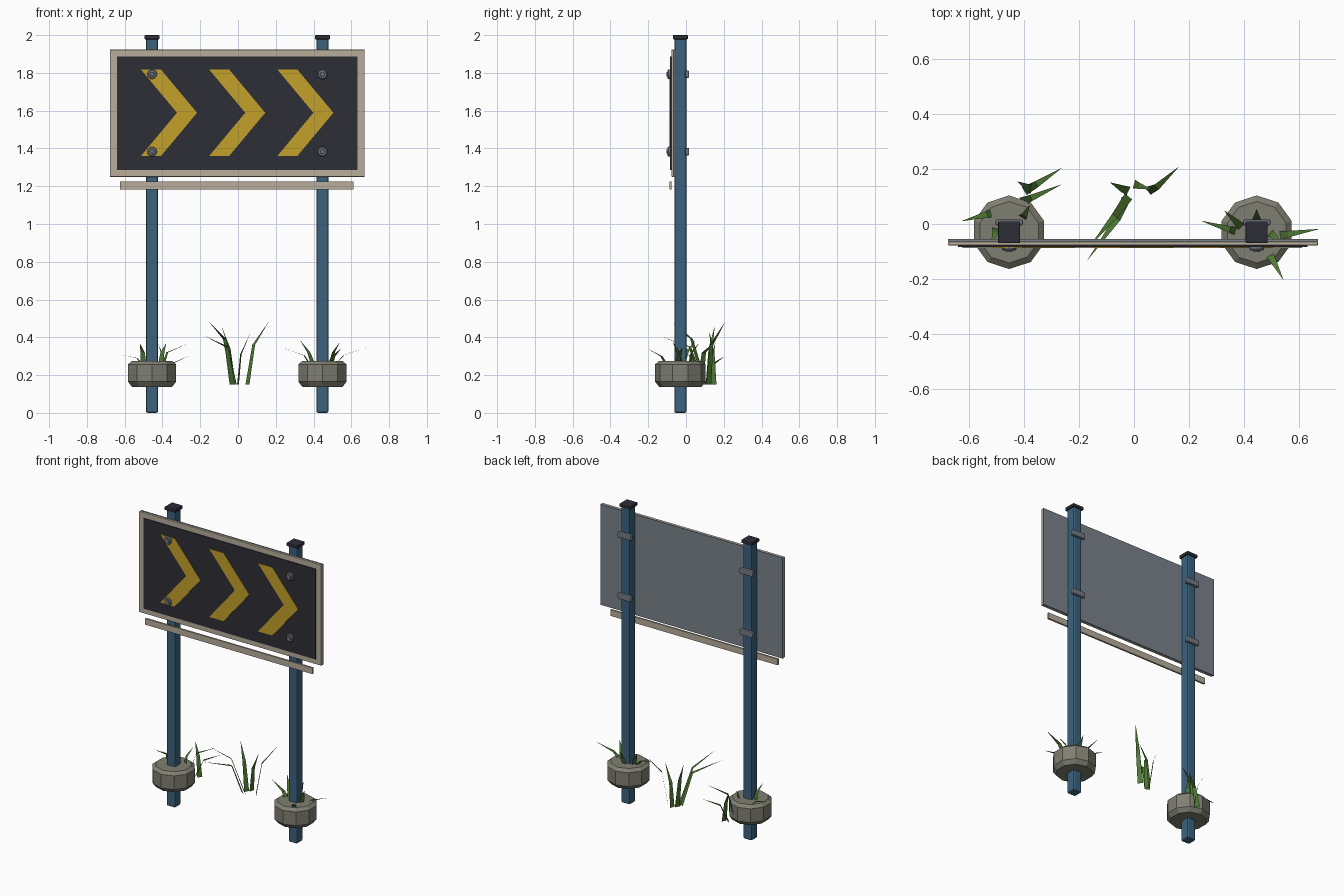
import bpy, bmesh, math
from mathutils import Vector

if "Cube" in bpy.data.objects:
    bpy.data.objects.remove(bpy.data.objects["Cube"])


def material(name, r, g, b):
    m = bpy.data.materials.new(name)
    lin = [((c / 255 + 0.055) / 1.055) ** 2.4 for c in (r, g, b)]
    m.diffuse_color = (*lin, 1)
    m.use_nodes = True
    m.node_tree.nodes["Principled BSDF"].inputs["Base Color"].default_value = m.diffuse_color
    return m


BLUE = material("post blue", 60, 98, 124)
BLACK = material("panel black", 45, 45, 54)
BEIGE = material("frame beige", 184, 174, 156)
YELLOW = material("chevron yellow", 196, 160, 42)
GREY = material("plate grey", 122, 131, 138)
METAL = material("fixing metal", 116, 122, 132)
STONE = material("concrete", 128, 127, 114)
GREEN = material("grass green", 80, 122, 52)


def finish(bm, name, mat):
    me = bpy.data.meshes.new(name)
    bm.to_mesh(me)
    bm.free()
    me.materials.append(mat)
    ob = bpy.data.objects.new(name, me)
    bpy.context.collection.objects.link(ob)
    return ob


def box(name, x, y, z, mat, bevel=0):
    """Box from (min, max) ranges on each axis."""
    bm = bmesh.new()
    bmesh.ops.create_cube(bm, size=1)
    for v in bm.verts:
        v.co = [(a + b) / 2 + c * (b - a) for (a, b), c in zip((x, y, z), v.co)]
    if bevel:
        bmesh.ops.bevel(bm, geom=bm.edges[:], offset=bevel, segments=2,
                        profile=0.5, affect='EDGES')
    return finish(bm, name, mat)


def lathe(name, profile, n, centre, mat, axis='Z', phase=0.0):
    """Closed solid from (radius, height) rings with n sides."""
    bm = bmesh.new()
    rings = []
    for r, h in profile:
        ring = []
        for i in range(n):
            a = phase + math.tau * i / n
            p = Vector((r * math.cos(a), r * math.sin(a), h))
            if axis == 'Y':                      # height points to the front
                p = Vector((p.x, -p.z, p.y))
            ring.append(bm.verts.new(p + Vector(centre)))
        rings.append(ring)
    for lo, hi in zip(rings, rings[1:]):
        for i in range(n):
            j = (i + 1) % n
            bm.faces.new((lo[i], lo[j], hi[j], hi[i]))
    bm.faces.new(rings[0][::-1])
    bm.faces.new(rings[-1])
    bmesh.ops.recalc_face_normals(bm, faces=bm.faces[:])
    return finish(bm, name, mat)


def clump(name, blades):
    """Bent flat blades given as base, knee and tip points."""
    bm = bmesh.new()
    for base, knee, tip in blades:
        base, knee, tip = Vector(base), Vector(knee), Vector(tip)
        lean = tip - base
        side = Vector((-lean.y, lean.x, 0)).normalized()
        a, b = (bm.verts.new(base + side * s) for s in (-0.017, 0.017))
        c, d = (bm.verts.new(knee + side * s) for s in (0.012, -0.012))
        t = bm.verts.new(tip)
        bm.faces.new((a, b, c, d))
        bm.faces.new((d, c, t))
    return finish(bm, name, GREEN)


# Posts with caps, footings, clamps and bolts
PY = -0.03
for tag, px in (("left", -0.455), ("right", 0.447)):
    box(tag + "_post", (px - 0.032, px + 0.032), (PY - 0.032, PY + 0.032),
        (0, 1.985), BLUE, 0.009)
    box(tag + "_post_cap", (px - 0.04, px + 0.04), (PY - 0.04, PY + 0.04),
        (1.978, 2.0), BLACK, 0.004)
    lathe(tag + "_footing", [(0.112, 0.138), (0.134, 0.165), (0.134, 0.257), (0.112, 0.275)],
          10, (px, PY, 0), STONE, phase=math.pi / 2)
    for lev, z in (("upper", 1.793), ("lower", 1.383)):
        box(f"{tag}_{lev}_clamp", (px - 0.05, px + 0.05), (-0.006, 0.017),
            (z - 0.02, z + 0.02), METAL, 0.007)
        lathe(f"{tag}_{lev}_bolt", [(0.026, 0), (0.026, 0.01), (0.022, 0.015),
                                    (0.013, 0.015), (0.011, 0.02)],
              12, (px, -0.082, z), METAL, axis='Y')

# Sign board layers, back to front
box("back_plate", (-0.678, 0.670), (-0.064, -0.054), (1.25, 1.923), GREY)
box("sign_frame", (-0.678, 0.670), (-0.078, -0.064), (1.25, 1.923), BEIGE, 0.003)
box("sign_panel", (-0.641, 0.633), (-0.084, -0.07), (1.285, 1.888), BLACK)
box("lower_rail", (-0.625, 0.612), (-0.088, -0.076), (1.183, 1.224), BEIGE)

# Chevron plates
for k in range(3):
    x0, zc, h = -0.513 + 0.361 * k, 1.589, 0.228
    bm = bmesh.new()
    col = [[bm.verts.new((x0 + dx + w, -0.0875, zc + dz)) for w in (0, 0.106)]
           for dx, dz in ((0, -h), (0.19, 0), (0, h))]
    faces = [bm.faces.new((p[0], p[1], q[1], q[0])) for p, q in zip(col, col[1:])]
    ext = bmesh.ops.extrude_face_region(bm, geom=faces, use_keep_orig=True)
    bmesh.ops.translate(bm, vec=(0, 0.005, 0),
                        verts=[v for v in ext["geom"] if isinstance(v, bmesh.types.BMVert)])
    bmesh.ops.recalc_face_normals(bm, faces=bm.faces[:])
    finish(bm, f"chevron_{k + 1}", YELLOW)

# Grass clumps
clump("middle_grass", [
    ((-0.02, 0.10, 0.15), (-0.07, 0.03, 0.39), (-0.16, -0.08, 0.49)),
    ((-0.03, 0.09, 0.15), (-0.06, 0.02, 0.35), (-0.172, -0.135, 0.405)),
    ((0.05, 0.12, 0.15), (0.083, 0.135, 0.36), (0.165, 0.21, 0.487)),
    ((0.0, 0.145, 0.15), (0.015, 0.14, 0.31), (0.067, 0.125, 0.427)),
    ((-0.02, 0.12, 0.15), (-0.045, 0.13, 0.34), (-0.088, 0.152, 0.46)),
])
clump("left_grass", [
    ((-0.40, 0.12, 0.15), (-0.355, 0.145, 0.26), (-0.262, 0.205, 0.30)),
    ((-0.41, 0.08, 0.20), (-0.375, 0.095, 0.32), (-0.262, 0.145, 0.368)),
    ((-0.37, 0.125, 0.15), (-0.39, 0.135, 0.28), (-0.425, 0.155, 0.37)),
    ((-0.50, 0.045, 0.25), (-0.535, 0.035, 0.29), (-0.63, 0.01, 0.31)),
    ((-0.50, -0.01, 0.25), (-0.505, -0.03, 0.32), (-0.52, -0.07, 0.37)),
    ((-0.41, 0.02, 0.25), (-0.40, 0.03, 0.32), (-0.38, 0.07, 0.37)),
])
clump("right_grass", [
    ((0.385, -0.03, 0.25), (0.35, -0.02, 0.305), (0.243, 0.012, 0.342)),
    ((0.40, -0.02, 0.25), (0.375, 0.005, 0.32), (0.328, 0.05, 0.385)),
    ((0.51, -0.045, 0.25), (0.56, -0.037, 0.305), (0.677, -0.018, 0.346)),
    ((0.485, -0.10, 0.25), (0.505, -0.13, 0.30), (0.545, -0.205, 0.34)),
    ((0.49, -0.03, 0.25), (0.505, -0.04, 0.32), (0.54, -0.07, 0.375)),
    ((0.447, 0.01, 0.25), (0.447, 0.025, 0.31), (0.447, 0.055, 0.37)),
])
